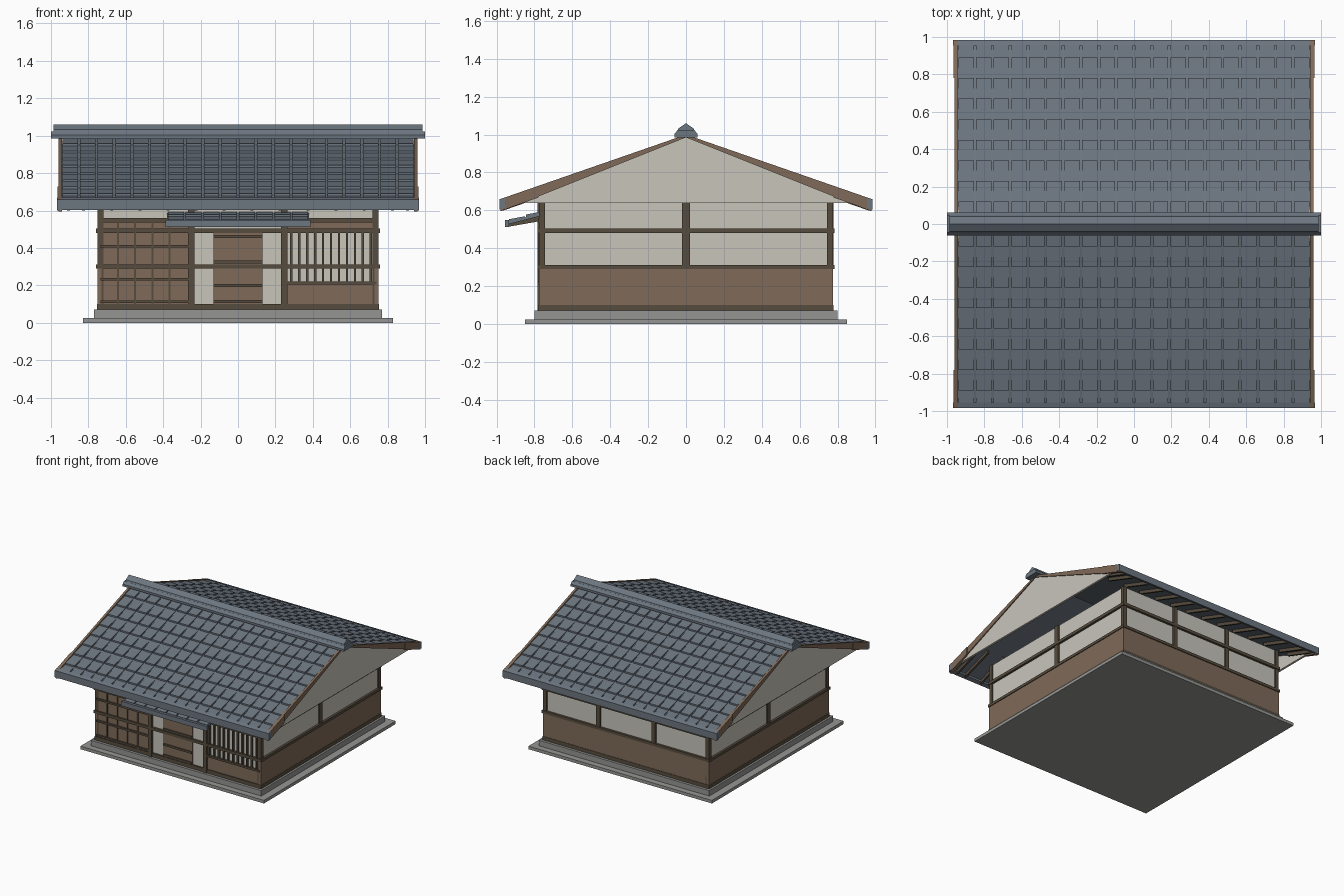
import bpy
import bmesh

old = bpy.data.objects.get("Cube")
if old:
    bpy.data.objects.remove(old, do_unlink=True)


def material(name, rgb):
    m = bpy.data.materials.new(name)
    m.use_nodes = True
    m.diffuse_color = (*rgb, 1)
    m.node_tree.nodes["Principled BSDF"].inputs["Base Color"].default_value = (*rgb, 1)
    return m


SLATE = material("slate grey", (0.15, 0.18, 0.215))
PLASTER = material("plaster cream", (0.58, 0.56, 0.50))
BOARD = material("board brown", (0.215, 0.145, 0.10))
TIMBER = material("dark timber", (0.095, 0.073, 0.049))
STONE = material("stone grey", (0.30, 0.30, 0.295))


def add_prism(bm, profile, x0, x1):
    """Extrude a y-z profile along x."""
    face = bm.faces.new([bm.verts.new((x0, y, z)) for y, z in profile])
    moved = bmesh.ops.extrude_face_region(bm, geom=[face])["geom"]
    bmesh.ops.translate(bm, vec=(x1 - x0, 0, 0),
                        verts=[v for v in moved if isinstance(v, bmesh.types.BMVert)])


def finish(name, bm, mat):
    bmesh.ops.recalc_face_normals(bm, faces=bm.faces)
    mesh = bpy.data.meshes.new(name)
    bm.to_mesh(mesh)
    bm.free()
    mesh.materials.append(mat)
    bpy.context.collection.objects.link(bpy.data.objects.new(name, mesh))


def prisms(name, mat, parts):
    bm = bmesh.new()
    for profile, x0, x1 in parts:
        add_prism(bm, profile, x0, x1)
    finish(name, bm, mat)


def boxes(name, mat, *items):
    """Each item is x0, x1, y0, y1, z0, z1."""
    prisms(name, mat, [([(c, e), (d, e), (d, f), (c, f)], a, b)
                       for a, b, c, d, e, f in items])


# Stone foundation
boxes("foundation_slab", STONE, (-.83, .83, -.85, .85, 0, .025))
boxes("foundation_plinth", STONE, (-.77, .77, -.80, .80, .025, .07))

# Plaster walls and lower boarding
boxes("plaster_walls", PLASTER, (-.74, .74, -.765, .765, .07, .645))
for s, side in ((-1, "right"), (1, "left")):
    x0, x1 = sorted((s * .73, s * .752))
    boxes(side + "_wainscot", BOARD, (x0, x1, -.776, .776, .10, .29))
boxes("back_wainscot", BOARD, (-.75, .75, .75, .776, .10, .29))

# Timber frame: sills, rails and posts
for name, z0, z1, out in (("sill", .07, .10, .004), ("low_rail", .29, .312, .008),
                          ("high_rail", .48, .504, .008)):
    x, y = .75 + out, .775 + out
    boxes(name, TIMBER, (-x, x, -y, -.75, z0, z1), (-x, x, .75, y, z0, z1),
          (-x, -.73, -y, y, z0, z1), (.73, x, -y, y, z0, z1))
boxes("front_lintel", TIMBER, (-.75, .75, -.782, -.75, .535, .56))
boxes("corner_posts", TIMBER, *[(cx - .016, cx + .016, cy - .016, cy + .016, .07, .645)
                                for cx in (-.735, .735) for cy in (-.76, .76)])
boxes("side_posts", TIMBER, (-.752, -.72, -.02, .02, .31, .645), (.72, .752, -.02, .02, .31, .645))
boxes("front_posts", TIMBER, *[(x - .017, x + .017, -.784, -.75, .07, .645) for x in (-.25, .248)])
boxes("back_posts", TIMBER, *[(x - .017, x + .017, .75, .78, .31, .645) for x in (-.25, .25)])

# Front left bay: boarded shutter with lattice
boxes("shutter_panel", BOARD, (-.72, -.265, -.772, -.75, .10, .54))
boxes("shutter_bars", TIMBER, *[(-.642 + i * .092 - .005, -.642 + i * .092 + .005, -.779, -.77, .10, .54)
                                for i in range(4)])
boxes("shutter_slats", TIMBER, *[(-.735, -.265, -.785, -.77, z - .007, z + .007)
                                 for z in (.113, .232, .41)])

# Front door
boxes("door_panel", BOARD, (-.13, .13, -.775, -.75, .10, .48))
boxes("door_slats", TIMBER, *[(-.13, .13, -.784, -.77, z - .008, z + .008)
                              for z in (.113, .2, .325, .46)])

# Front right bay: barred window above boarding
boxes("window_boarding", BOARD, (.265, .72, -.772, -.75, .10, .205), (.265, .72, -.77, -.75, .504, .535))
boxes("window_sill", TIMBER, (.26, .74, -.784, -.76, .205, .22))
boxes("window_bars", TIMBER, *[(.285 + i * .0425 - .006, .285 + i * .0425 + .006, -.782, -.765, .22, .48)
                               for i in range(11)])

# Main roof, built on both slopes
SLOPE = .347
EAVE = .98


def roof_z(y, drop=0):
    return 1.0 - drop - SLOPE * abs(y)


def slope_strip(s, y0, y1, top0, top1, low):
    """Sloping section from y0 (upper) to y1 (lower), with drops below the roof line."""
    return [(s * y0, roof_z(y0, top0)), (s * y1, roof_z(y1, top1)),
            (s * y1, roof_z(y1, low)), (s * y0, roof_z(y0, low))]


rafter_xs = [k * (.075 + .15 * i) for i in range(6) for k in (-1, 1)] + [-.905, .905]
COLS = 20
PITCH = 1.89 / COLS
for s, side in ((-1, "front"), (1, "back")):
    prisms(side + "_roof_deck", SLATE, [(slope_strip(s, 0, .97, .015, .015, .04), -.945, .945)])
    tiles = []
    lower = [EAVE - .01] + [.89 - .11 * k for k in range(8)]
    for y1, y0 in zip(lower, lower[1:] + [.01]):
        for c in range(COLS):
            x = -.945 + c * PITCH
            tiles.append((slope_strip(s, y0, y1, .013, .001, .018), x + .006, x + PITCH - .006))
    prisms(side + "_roof_tiles", SLATE, tiles)
    prisms(side + "_rafters", TIMBER, [(slope_strip(s, .70, .965, .04, .04, .066), x - .008, x + .008)
                                       for x in rafter_xs])
    # Eave trim, set just proud of the last tiles
    prisms(side + "_eave_trim", SLATE, [(slope_strip(s, .955, .985, 0, 0, .055), -.968, .968)])
    # Tapered bargeboards with thicker lower ends
    board = [(0, 1), (s * EAVE, roof_z(EAVE)), (s * EAVE, .595), (s * .87, .637), (0, .985)]
    prisms(side + "_bargeboards", BOARD, [(board, -.96, -.942), (board, .942, .96)])
    tip = slope_strip(s, .78, EAVE, 0, 0, .062)
    prisms(side + "_bargeboard_tips", BOARD, [(tip, -.966, -.94), (tip, .94, .966)])

# Gable plaster at the roof ends
gable = [(-.872, .64), (.872, .64), (0, .99)]
prisms("gable_panels", PLASTER, [(gable, -.952, -.935), (gable, .935, .952)])

# Ridge
prisms("ridge_base", SLATE, [([(-.062, .985), (.062, .985), (.062, 1.003), (.045, 1.022),
                               (-.045, 1.022), (-.062, 1.003)], -1, 1)])
prisms("ridge_cap", SLATE, [([(-.045, 1.02), (.045, 1.02), (.04, 1.033), (0, 1.06),
                              (-.04, 1.033)], -.987, .987)])

# Door awning: tiled slab, trim and brackets
prisms("awning_deck", SLATE, [([(-.76, .588), (-.94, .538), (-.94, .526), (-.76, .572)], -.38, .38)])
prisms("awning_tiles", SLATE, [([(y, z), (y - .085, z - .016), (y - .085, z - .03), (y, z - .012)],
                                -.38 + c * .095 + .005, -.38 + (c + 1) * .095 - .005)
                               for y, z in ((-.76, .594), (-.85, .569)) for c in range(8)])
boxes("awning_trim", SLATE, (-.388, .388, -.955, -.935, .512, .55))
prisms("awning_brackets", TIMBER, [([(-.76, .572), (-.935, .528), (-.935, .514), (-.76, .545)],
                                    x - .012, x + .012) for x in (-.3, 0, .3)])
